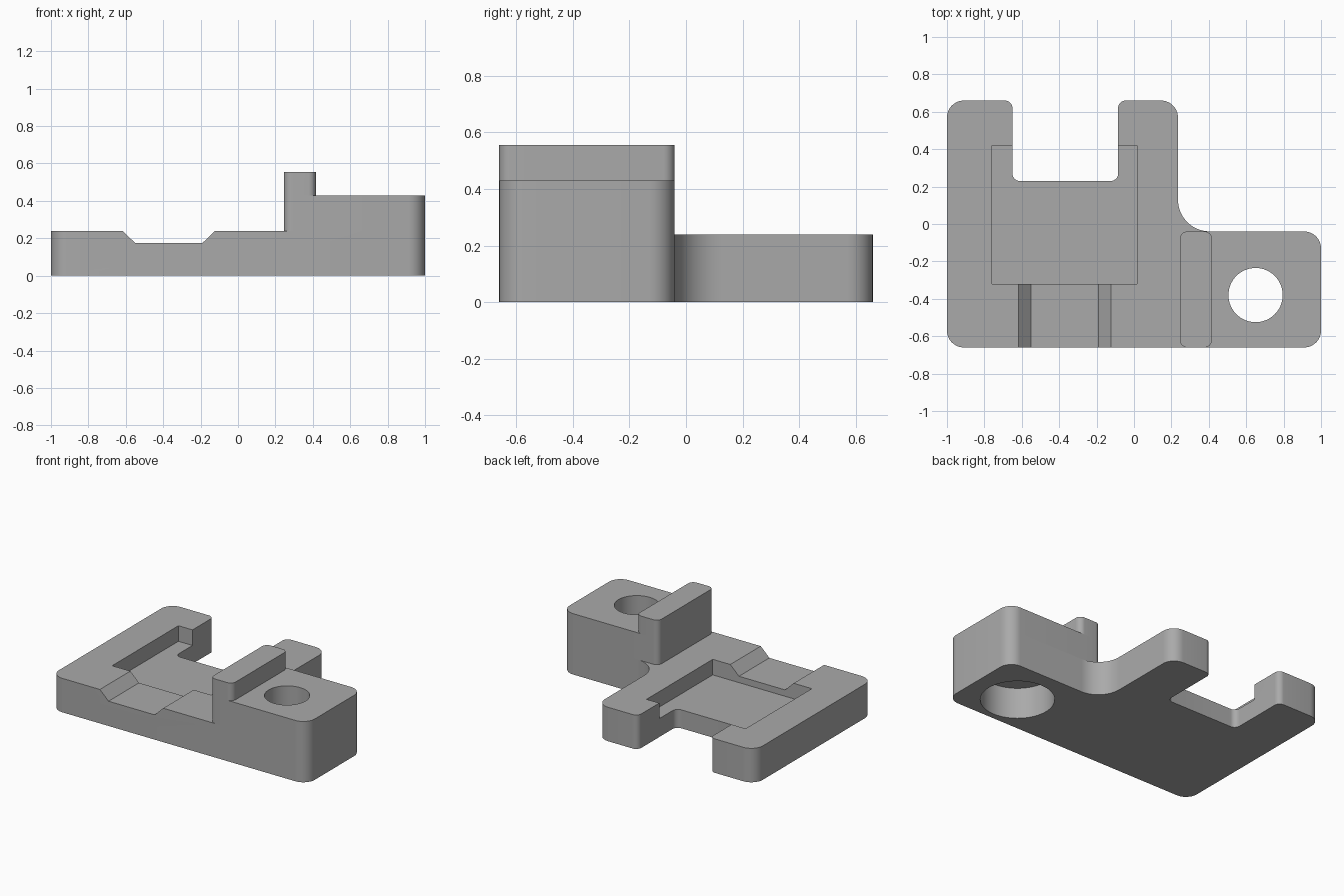
import bpy, bmesh, math
from mathutils import Vector

cube = bpy.data.objects.get("Cube")
if cube:
    bpy.data.objects.remove(cube, do_unlink=True)

grey = bpy.data.materials.new("plain grey")
grey.use_nodes = True
tone = (0.40, 0.40, 0.40, 1)
grey.diffuse_color = tone
grey.node_tree.nodes["Principled BSDF"].inputs["Base Color"].default_value = tone


def rounded(corners, steps=10):
    """Outline with a tangent arc of the given radius at each (x, y, r) corner."""
    pts = []
    for i, (x, y, r) in enumerate(corners):
        p = Vector((x, y))
        if r == 0:
            pts.append(p)
            continue
        a = (Vector(corners[i - 1][:2]) - p).normalized()
        b = (Vector(corners[(i + 1) % len(corners)][:2]) - p).normalized()
        half = a.angle(b) / 2
        centre = p + (a + b).normalized() * (r / math.sin(half))
        start = p + a * (r / math.tan(half)) - centre
        end = p + b * (r / math.tan(half)) - centre
        sweep = math.atan2(start.x * end.y - start.y * end.x, start.dot(end))
        for k in range(steps + 1):
            t = sweep * k / steps
            c, s = math.cos(t), math.sin(t)
            pts.append(centre + Vector((c * start.x - s * start.y,
                                        s * start.x + c * start.y)))
    return pts


def extrude(name, points, low, high, axis="z"):
    """Prism from an outline, along z or (for x-z outlines) along y."""
    place = (lambda p: (p[0], p[1], low)) if axis == "z" else (lambda p: (p[0], low, p[1]))
    move = (0, 0, high - low) if axis == "z" else (0, high - low, 0)
    bm = bmesh.new()
    face = bm.faces.new([bm.verts.new(place(p)) for p in points])
    top = bmesh.ops.extrude_face_region(bm, geom=[face])["geom"]
    bmesh.ops.translate(bm, vec=move, verts=[v for v in top if isinstance(v, bmesh.types.BMVert)])
    bmesh.ops.recalc_face_normals(bm, faces=bm.faces[:])
    mesh = bpy.data.meshes.new(name)
    bm.to_mesh(mesh)
    bm.free()
    mesh.materials.append(grey)
    obj = bpy.data.objects.new(name, mesh)
    bpy.context.collection.objects.link(obj)
    return obj


def box(x0, x1, y0, y1, r=0):
    return rounded([(x0, y0, r), (x1, y0, r), (x1, y1, r), (x0, y1, r)])


def circle(x, y, r, n=64):
    return [(x + r * math.cos(math.tau * k / n), y + r * math.sin(math.tau * k / n))
            for k in range(n)]


FRONT, STEP, BACK = -0.66, -0.04, 0.66
DECK, BLOCK, RIDGE = 0.24, 0.43, 0.555

# Base plate with two rear prongs
body = extrude("bracket_body", rounded([
    (-1, FRONT, .09), (1, FRONT, .09), (1, STEP, .09), (.235, STEP, .17),
    (.235, BACK, .09), (-.085, BACK, .04), (-.085, .23, .04),
    (-.65, .23, .04), (-.65, BACK, .04), (-1, BACK, .09)]), 0, DECK)

# Raised mounting block and the ridge beside it
block = extrude("mounting_block", rounded([
    (.33, FRONT, 0), (1, FRONT, .09), (1, STEP, .09), (.33, STEP, 0)]), DECK, BLOCK)
ridge = extrude("ridge", box(.245, .417, FRONT, STEP, .04), DECK, RIDGE)

# Cutters: pocket, flared front channel, bolt hole and its underside counterbore
pocket = extrude("pocket_cutter", box(-.76, .015, -.32, .42), .13, .4)
channel = extrude("channel_cutter",
                  [(-.55, .175), (-.19, .175), (-.06, .3), (-.68, .3)], -.8, -.2, "y")
hole = extrude("hole_cutter", circle(.65, -.38, .145), -.1, .7)
counterbore = extrude("counterbore_cutter", circle(.65, -.38, .237), -.1, .22)

for tool, operation in ((block, "UNION"), (ridge, "UNION"), (pocket, "DIFFERENCE"),
                        (channel, "DIFFERENCE"), (hole, "DIFFERENCE"),
                        (counterbore, "DIFFERENCE")):
    mod = body.modifiers.new(tool.name, "BOOLEAN")
    mod.operation, mod.object, mod.solver = operation, tool, "EXACT"
    bpy.context.view_layer.objects.active = body
    bpy.ops.object.modifier_apply(modifier=mod.name)
    bpy.data.objects.remove(tool, do_unlink=True)

# Smooth arcs, sharp edges
bpy.ops.object.select_all(action="DESELECT")
body.select_set(True)
bpy.context.view_layer.objects.active = body
bpy.ops.object.shade_smooth_by_angle(angle=math.radians(30))
